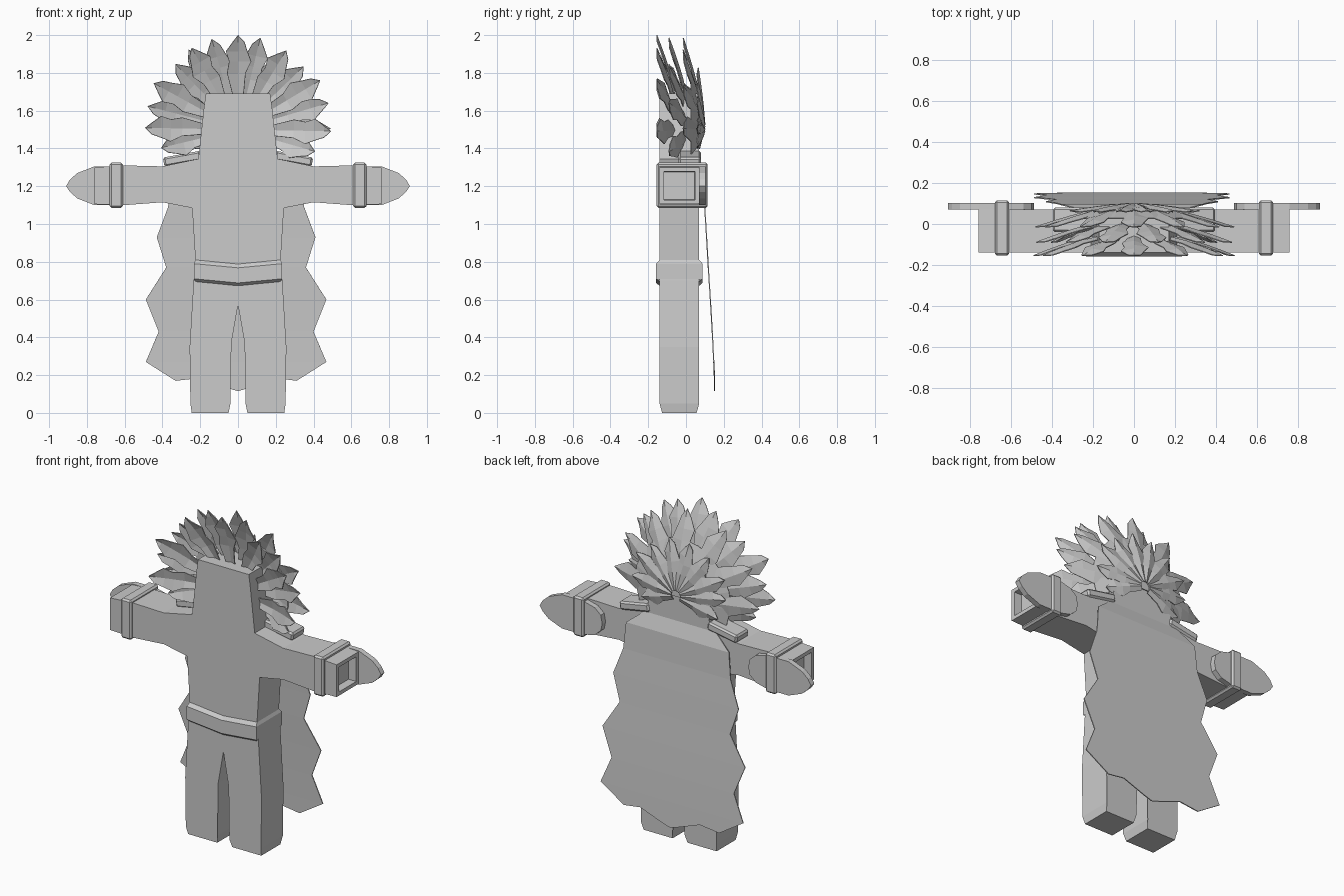
import bpy, bmesh, math, random
from mathutils import Vector

random.seed(4)
old = bpy.data.objects.get("Cube")
if old:
    bpy.data.objects.remove(old)

grey = bpy.data.materials.new("plain_grey")
grey.use_nodes = True
grey.diffuse_color = (0.6, 0.6, 0.6, 1)
grey.node_tree.nodes["Principled BSDF"].inputs["Base Color"].default_value = (0.6, 0.6, 0.6, 1)


def finish(name, bm, fix_normals=True):
    if fix_normals:
        bmesh.ops.recalc_face_normals(bm, faces=bm.faces)
    mesh = bpy.data.meshes.new(name)
    bm.to_mesh(mesh)
    bm.free()
    mesh.materials.append(grey)
    obj = bpy.data.objects.new(name, mesh)
    bpy.context.scene.collection.objects.link(obj)
    return obj


def prism(outline, y0, y1):
    """Extrude an x-z outline from y0 to y1."""
    bm = bmesh.new()
    front = bm.faces.new([bm.verts.new((x, y0, z)) for x, z in outline])
    ext = bmesh.ops.extrude_face_region(bm, geom=[front])
    for v in ext["geom"]:
        if isinstance(v, bmesh.types.BMVert):
            v.co.y = y1
    return bm


def mirrored(half):
    return half + [(-x, z) for x, z in reversed(half) if abs(x) > 0.001]


# Body: head, arms, torso and legs in one flat-sided shape
half_body = [(0, 0.57), (0.035, 0.37), (0.04, 0.05), (0.05, 0), (0.245, 0), (0.252, 0.05),
             (0.256, 0.35), (0.235, 0.7), (0.225, 0.8), (0.243, 1.085), (0.4, 1.115),
             (0.6, 1.1), (0.76, 1.105), (0.76, 1.3), (0.6, 1.31), (0.4, 1.305),
             (0.21, 1.345), (0.18, 1.62), (0.17, 1.69)]
bm = prism(mirrored(half_body), -0.14, 0.07)
for v in bm.verts:
    if v.co.z < 0.01:
        v.co.y = -0.035 + (v.co.y + 0.035) * 0.87
bm.normal_update()
ends = [f for f in bm.faces if all(abs(abs(v.co.x) - 0.76) < 0.001 for v in f.verts)]
bmesh.ops.recalc_face_normals(bm, faces=bm.faces)
bmesh.ops.inset_individual(bm, faces=ends, thickness=0.032)
bmesh.ops.inset_individual(bm, faces=ends, thickness=0.002, depth=-0.05)
finish("body", bm)

# Belt with chamfered rims, dipping at the middle
bm = bmesh.new()
rings = []
for z, grow in ((0.81, 0), (0.79, 0.018), (0.71, 0.018), (0.695, 0)):
    w, f, b = 0.225 + grow * 0.5, -0.14 - grow, 0.07 + grow
    pts = [(-w, f, z), (0, f, z - 0.022), (w, f, z), (w, b, z), (0, b, z - 0.022), (-w, b, z)]
    rings.append([bm.verts.new(p) for p in pts])
for upper, lower in zip(rings, rings[1:]):
    for i in range(6):
        j = (i + 1) % 6
        bm.faces.new((upper[i], upper[j], lower[j], lower[i]))
bm.faces.new(rings[0])
bm.faces.new(rings[-1])
finish("belt", bm)


def box(name, center, size, tilt=0, bevel=0.01):
    bm = bmesh.new()
    bmesh.ops.create_cube(bm, size=1)
    for v in bm.verts:
        v.co = Vector(a * b for a, b in zip(v.co, size))
    obj = finish(name, bm)
    obj.location = center
    obj.rotation_euler.y = tilt
    mod = obj.modifiers.new("bevel", "BEVEL")
    mod.width = bevel
    mod.segments = 1
    return obj


# Wrist bands, shoulder pads and forearm plates on both sides
plate_upper = [(0.5, 1.25), (0.54, 1.285), (0.62, 1.305), (0.76, 1.305),
               (0.85, 1.27), (0.89, 1.235)]
plate = ([(0.49, 1.2)] + plate_upper + [(0.91, 1.2)]
         + [(x, 2.405 - z) for x, z in reversed(plate_upper)])
for side, label in ((1, "left"), (-1, "right")):
    box(label + "_wrist_band", (side * 0.645, -0.02, 1.205), (0.07, 0.27, 0.24))
    box(label + "_shoulder_pad", (side * 0.295, 0.02, 1.345), (0.2, 0.12, 0.05), side * 0.18)
    finish(label + "_forearm_plate", prism([(side * x, z) for x, z in plate], 0.07, 0.103))

# Cape: horizontal rows with a ragged edge, leaning back toward the hem
rows = [(0.2, 1.365, 0.06), (0.345, 1.25, 0.097), (0.36, 1.09, 0.102), (0.42, 0.93, 0.112),
        (0.37, 0.77, 0.121), (0.478, 0.6, 0.132), (0.41, 0.43, 0.142), (0.478, 0.27, 0.15)]
bm = bmesh.new()
edges = []
for w, z, y in rows:
    edges.append([bm.verts.new((s * w - 0.01, y, z)) for s in (-1, 1)])
for a, b in zip(edges, edges[1:]):
    bm.faces.new((a[0], a[1], b[1], b[0]))
hem = [(-0.33, 0.17), (-0.2, 0.185), (-0.05, 0.13), (0, 0.115), (0.05, 0.13),
       (0.2, 0.185), (0.31, 0.17)]
bm.faces.new([edges[-1][1], edges[-1][0]] + [bm.verts.new((x, 0.154, z)) for x, z in hem])
cape = finish("cape", bm)
cape.modifiers.new("thickness", "SOLIDIFY").thickness = 0.006

# Hair bowl behind the head
HUB = 1.5
bm = bmesh.new()
arcs = []
for radius, y in ((0.03, 0.085), (0.2, 0.07), (0.32, 0.03)):
    arcs.append([])
    for i in range(13):
        a = math.radians(-24 + 19 * i)
        arcs[-1].append(bm.verts.new((radius * math.cos(a), y, HUB + radius * math.sin(a))))
for inner, outer in zip(arcs, arcs[1:]):
    for i in range(12):
        bm.faces.new((inner[i], inner[i + 1], outer[i + 1], outer[i]))
bm.faces.new(arcs[0])
bowl = finish("hair_bowl", bm)
bowl.modifiers.new("thickness", "SOLIDIFY").thickness = 0.006

# Leaf-shaped locks: position along, left width, right width
LOCK = [(0, 0.03, 0.03), (0.35, 0.04, 0.058), (0.55, 0.07, 0.047), (0.72, 0.05, 0.064),
        (0.88, 0.034, 0.028)]


def add_lock(bm, angle, r0, r1, y0, y1, width=1.0):
    a = math.radians(angle)
    out = Vector((math.cos(a), 0, math.sin(a)))
    across = Vector((-math.sin(a), 0, math.cos(a)))
    flip = random.choice((-1, 1))

    def spine(t):
        return out * (r0 + (r1 - r0) * t) + Vector((0, y0 + (y1 - y0) * t ** 1.3, HUB))

    previous = None
    for t, left, right in LOCK:
        mid = spine(t)
        fold = Vector((0, -0.012, 0))
        row = [bm.verts.new(mid + across * left * flip * width + fold), bm.verts.new(mid),
               bm.verts.new(mid - across * right * flip * width + fold)]
        if previous:
            for i in (0, 1):
                bm.faces.new((previous[i], previous[i + 1], row[i + 1], row[i]))
        previous = row
    tip = bm.verts.new(spine(1))
    for i in (0, 1):
        bm.faces.new((previous[i], previous[i + 1], tip))


# Each layer: name, first angle, count, step, inner/outer radius, inner/outer depth, width
layers = [("front_hair", 0, 7, 30, 0.19, 0.5, -0.06, -0.155, 1),
          ("middle_hair", -15, 8, 30, 0.15, 0.49, 0.01, -0.09, 1),
          ("rear_hair", 0, 7, 30, 0.1, 0.485, 0.085, -0.015, 1),
          ("rear_short_hair", -18, 10, 24, 0.03, 0.33, 0.1, 0.065, 0.75)]
for name, first, count, step, r0, r1, y0, y1, width in layers:
    bm = bmesh.new()
    for i in range(count):
        angle = first + i * step
        jitter = 0 if angle == 90 else random.uniform(-1, 1)
        reach = r1 + 0.015 * jitter - (0.06 if angle < -10 or angle > 190 else 0)
        add_lock(bm, angle + 2 * jitter, r0, reach, y0, y1, width)
    hair = finish(name, bm)
    mod = hair.modifiers.new("thickness", "SOLIDIFY")
    mod.thickness = 0.005
    mod.offset = 0
